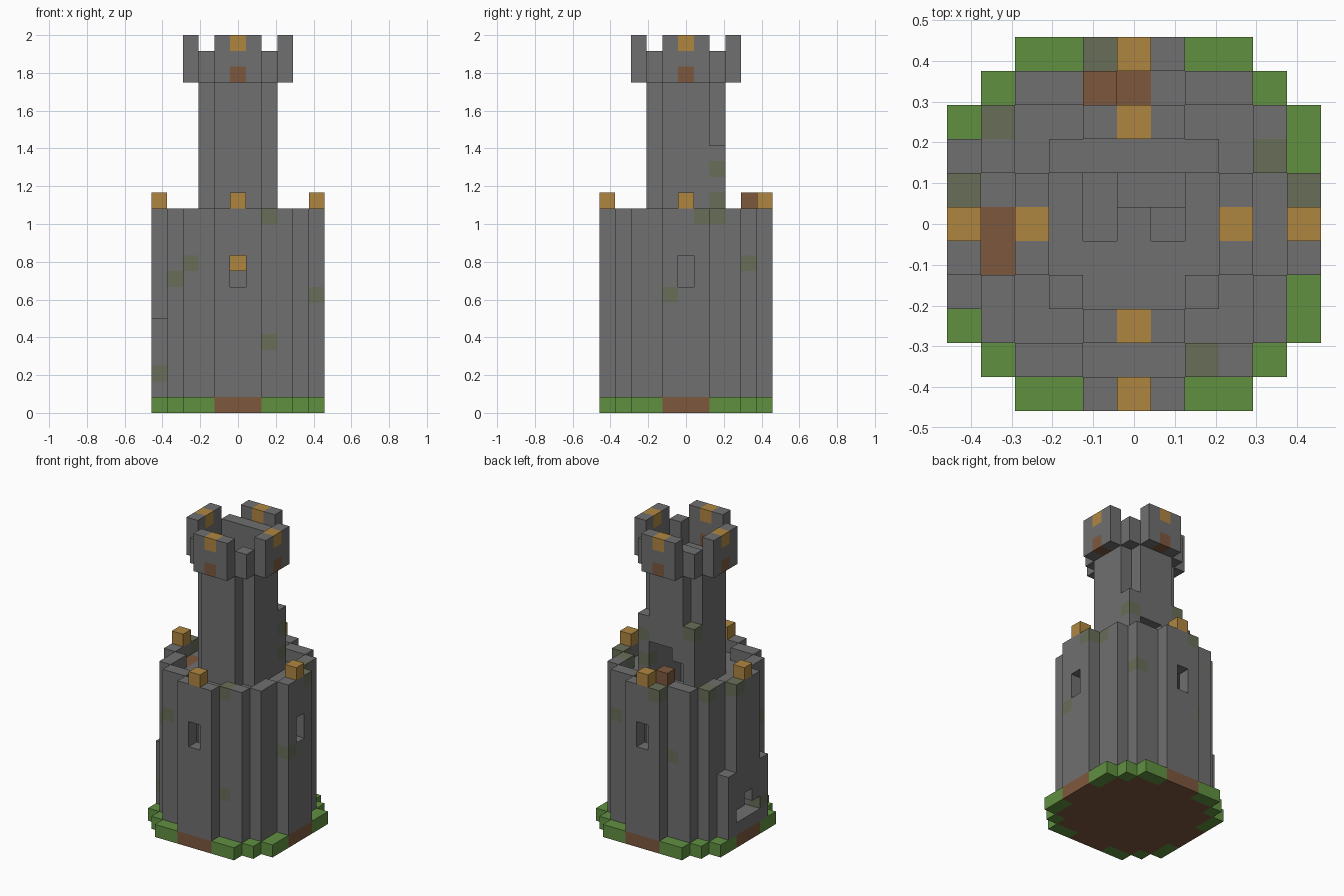
import bpy, bmesh
from mathutils import Vector

cube = bpy.data.objects.get("Cube")
if cube:
    bpy.data.objects.remove(cube)

U = 1 / 12  # size of one block


def material(name, rgb):
    m = bpy.data.materials.new(name)
    m.use_nodes = True
    m.diffuse_color = (*rgb, 1)
    bsdf = next(n for n in m.node_tree.nodes if n.type == 'BSDF_PRINCIPLED')
    bsdf.inputs["Base Color"].default_value = (*rgb, 1)
    bsdf.inputs["Roughness"].default_value = 0.9
    return m


STONE, MOSS, GRASS, WOOD, LAMP = range(5)
MATS = [material("stone", (.162, .162, .162)),
        material("mossy stone", (.138, .156, .098)),
        material("grass", (.12, .28, .053)),
        material("brown wood", (.205, .098, .048)),
        material("amber lamp", (.43, .24, .053))]
AXES = [Vector(a) * s for a in ((1, 0, 0), (0, 1, 0), (0, 0, 1)) for s in (1, -1)]


def build(name, cells, colour=lambda c: STONE):
    """Skin a set of blocks with its exposed faces only."""
    bm = bmesh.new()
    for c in sorted(cells):
        centre = Vector(c) + Vector((0, 0, .5))
        for n in AXES:
            if tuple(int(a + b) for a, b in zip(c, n)) in cells:
                continue
            s = Vector((n.y, n.z, n.x))
            t = n.cross(s)
            corners = (s + t, t - s, -s - t, s - t)
            f = bm.faces.new([bm.verts.new((centre + (n + k) / 2) * U) for k in corners])
            f.material_index = colour(c)
    bmesh.ops.remove_doubles(bm, verts=bm.verts, dist=1e-4)
    me = bpy.data.meshes.new(name)
    bm.to_mesh(me)
    bm.free()
    for m in MATS:
        me.materials.append(m)
    ob = bpy.data.objects.new(name, me)
    bpy.context.collection.objects.link(ob)
    return ob


def fill(area, lo, hi):
    """Blocks of a plan area for layers lo up to but not including hi."""
    return {(x, y, z) for x, y in area for z in range(lo, hi)}


# Plan areas
grid = [(x, y) for x in range(-5, 6) for y in range(-5, 6)]


def plan(rule):
    return {(x, y) for x, y in grid if rule(*sorted((abs(x), abs(y))))}


ground = plan(lambda a, b: b < 4 or (b == 4) or a <= 3)
ring = plan(lambda a, b: (b == 5 and a <= 1) or (b == 4 and a in (2, 3)))
inside = plan(lambda a, b: b <= 3 or (b == 4 and a <= 1))
shaft = plan(lambda a, b: b == 2 and a <= 1)
core = plan(lambda a, b: b <= 1)
merlons = plan(lambda a, b: b == 3 and a <= 1)
corners = plan(lambda a, b: a == b == 2)
ends = plan(lambda a, b: b == 5 and a == 0)

# Ground disc with grassy corners
rim = plan(lambda a, b: (b == 5 and a >= 2) or a == b == 4)
build("ground", fill(ground, 0, 1), lambda c: GRASS if c[:2] in rim else WOOD)

# Outer wall with slit windows, side doorway and low buttresses
wall = fill(ring, 1, 13) | fill({(-5, 2), (-5, -2)}, 1, 6)
wall -= fill(ends - {(-5, 0)}, 8, 10)
wall -= fill({(-5, y) for y in (-1, 0, 1)}, 2, 3) | {(-5, 0, 3)}
wall_moss = {(-3, -4, 9), (-4, -3, 8), (-5, -2, 2), (2, -4, 12), (2, -4, 4),
             (5, -1, 7), (3, 4, 9), (5, 1, 12), (4, 2, 12), (-5, 1, 12),
             (-1, 5, 12), (-4, 3, 12), (-2, 4, 7)}
build("outer_wall", wall, lambda c: MOSS if c in wall_moss else STONE)

# Ground floor and wall walk
build("ground_floor", fill(inside, 1, 2))
planks = {(-4, 0), (-4, -1), (0, 4)}
build("wall_walk", fill(inside - core - shaft, 11, 12),
      lambda c: WOOD if c[:2] in planks else STONE)
build("fallen_beam", fill({(-1, 4)}, 12, 14), lambda c: WOOD)

# Lamps on the wall and behind the front window
for x, y in sorted(ends):
    side = {(0, -5): "front", (0, 5): "back", (5, 0): "left", (-5, 0): "right"}[x, y]
    build(side + "_wall_lamp", {(x, y, 13)}, lambda c: LAMP)
build("window_lamp", {(0, -3, 9)}, lambda c: LAMP)

# Tower shaft with a broken doorway at the back between two posts
tower = fill(shaft, 2, 21)
tower -= fill({(0, 2), (1, 2)}, 12, 15) | fill({(-1, 2)}, 12, 14)
tower |= fill({(2, 2), (-2, 2)}, 12, 17)
tower_moss = {(2, 2, 15), (2, 2, 13), (-2, 2, 16)}
build("tower", tower, lambda c: MOSS if c in tower_moss else STONE)

# Tower roof with a stairwell, and the top steps of the stair
well = {(1, 0): 20, (1, 1): 19, (0, 1): 19, (-1, 1): 18, (-1, 0): 18}
build("tower_roof", fill(core - set(well), 20, 21))
steps = set()
for spot, top in well.items():
    steps |= fill({spot}, top - 2, top)
build("stair", steps)

# Crown of merlons with lower corners and a back parapet
parapet = corners | {(x, 2) for x in (-1, 0, 1)}


def crown_colour(c):
    if c[:2] in merlons and 0 in c[:2]:
        return {23: LAMP, 21: WOOD}.get(c[2], STONE)
    return STONE


build("crown", fill(merlons, 21, 24) | fill(parapet, 21, 23), crown_colour)
